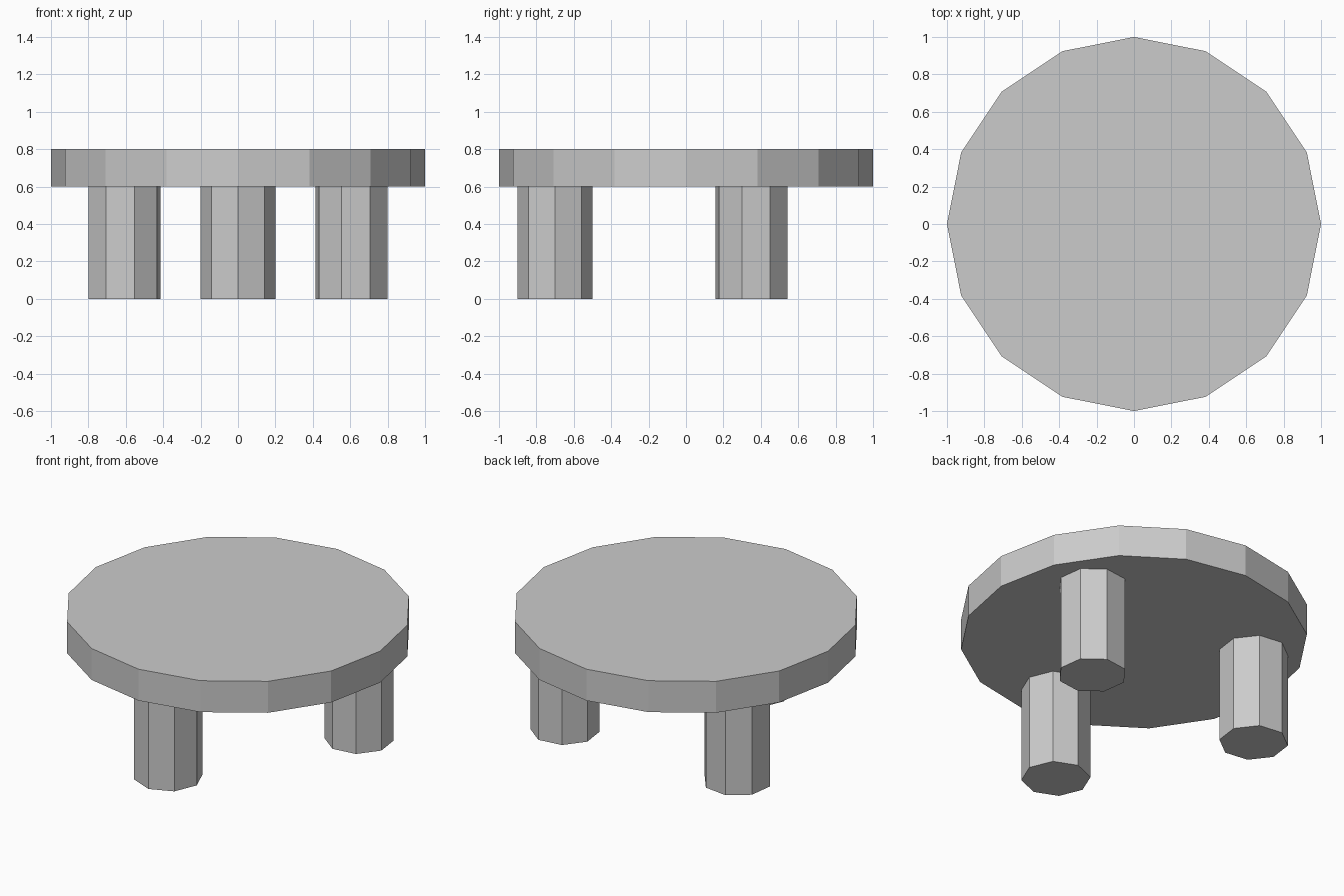
import bpy
from math import radians, sin, cos

if "Cube" in bpy.data.objects:
    bpy.data.objects.remove(bpy.data.objects["Cube"])


def prism(name, sides, radius, bottom, top, xy=(0, 0), turn=0):
    bpy.ops.mesh.primitive_cylinder_add(
        vertices=sides, radius=radius, depth=top - bottom,
        location=(xy[0], xy[1], (bottom + top) / 2),
        rotation=(0, 0, turn))
    bpy.context.object.name = name


# Round 16-sided table top
prism("table_top", 16, 1.0, 0.6, 0.8)

# Three octagonal legs, spun around the centre from the front one
for name, degrees in (("front_leg", 0), ("back_right_leg", 120), ("back_left_leg", 240)):
    a = radians(degrees)
    prism(name, 8, 0.2, 0.0, 0.6, (0.7 * sin(a), -0.7 * cos(a)), a)
